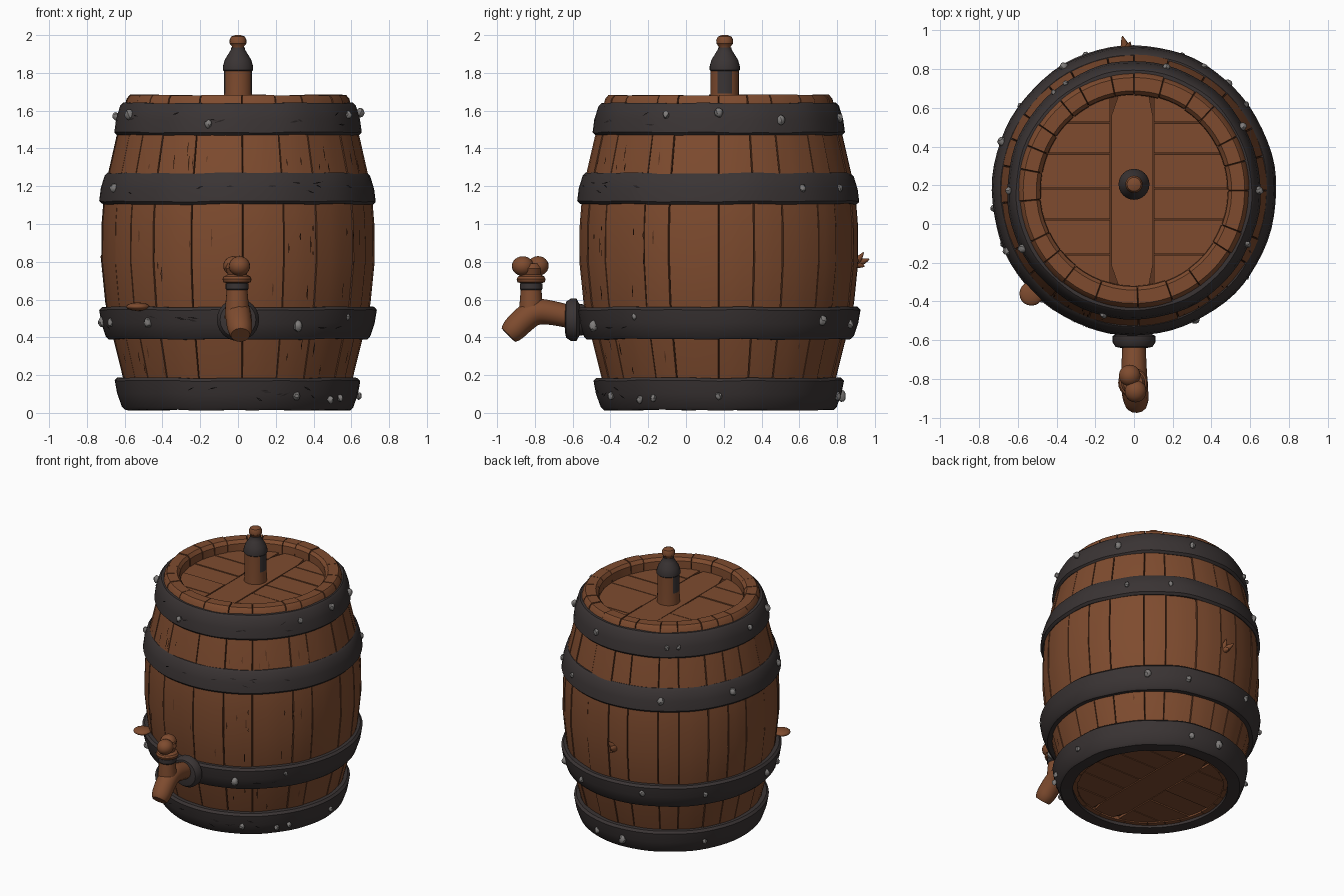
import bpy, bmesh, random
from math import sin, cos, pi, sqrt, radians
from mathutils import Matrix, Vector

random.seed(7)
if "Cube" in bpy.data.objects:
    bpy.data.objects.remove(bpy.data.objects["Cube"])

CY = 0.173    # barrel axis offset in y
OVAL = 1.02   # barrel cross-section is slightly deeper than wide


def material(name, rgb):
    m = bpy.data.materials.new(name)
    m.use_nodes = True
    m.diffuse_color = (*rgb, 1)
    m.node_tree.nodes["Principled BSDF"].inputs["Base Color"].default_value = (*rgb, 1)
    return m


WOOD = material("brown wood", (0.21, 0.071, 0.028))
GROOVE = material("dark wood", (0.1, 0.034, 0.014))
IRON = material("dark iron", (0.042, 0.034, 0.034))
SCRATCH = material("black iron", (0.02, 0.016, 0.016))
STEEL = material("grey rivet", (0.21, 0.2, 0.195))


def finish(name, bm, mats, loc=(0, CY, 0), smooth=35):
    bmesh.ops.recalc_face_normals(bm, faces=bm.faces)
    me = bpy.data.meshes.new(name)
    bm.to_mesh(me)
    bm.free()
    for m in mats:
        me.materials.append(m)
    ob = bpy.data.objects.new(name, me)
    ob.location = loc
    bpy.context.collection.objects.link(ob)
    if smooth:
        bpy.ops.object.select_all(action='DESELECT')
        ob.select_set(True)
        bpy.context.view_layer.objects.active = ob
        bpy.ops.object.shade_smooth_by_angle(angle=radians(smooth))
    return ob


def around(r, a, z, oval=OVAL):
    return (r * cos(a), oval * r * sin(a), z)


def skin(bm, rings, closed):
    """Bridge a cyclic list of vertex columns; closed joins each column's ends."""
    faces = []
    n = len(rings)
    for i, col in enumerate(rings):
        nxt = rings[(i + 1) % n]
        for j in range(len(col) if closed else len(col) - 1):
            k = (j + 1) % len(col)
            faces.append((i, bm.faces.new((col[j], nxt[j], nxt[k], col[k]))))
    return faces


def lathe(name, profile, mats, loc=(0, CY, 0), n=24, closed=False, wobble=0, rule=None, turn=None, oval=1):
    bm = bmesh.new()
    p = [random.uniform(0, 6) for _ in range(3)]
    rings = []
    for i in range(n):
        a = 2 * pi * i / n
        w = wobble * (sin(3 * a + p[0]) + sin(7 * a + p[1]) + sin(13 * a + p[2]))
        rings.append([bm.verts.new(around(r + w, a, z + w, oval)) for r, z in profile])
    skin(bm, rings, closed)
    if not closed:
        bm.faces.new([c[0] for c in rings])
        bm.faces.new([c[-1] for c in rings])
    if rule:
        for f in bm.faces:
            f.material_index = rule(f.calc_center_median())
    if turn:
        bm.transform(turn)
    return finish(name, bm, mats, loc)


# Staves: one closed shell with a narrow groove between neighbours
STAVE = [(.55, .035), (.605, .18), (.657, .39), (.70, .58), (.722, .8), (.72, 1.0), (.708, 1.15),
         (.685, 1.27), (.642, 1.46), (.603, 1.6), (.588, 1.662), (.572, 1.682), (.505, 1.682),
         (.487, 1.66), (.483, 1.58), (.485, .035)]


def stave_radius(z):
    for (r0, z0), (r1, z1) in zip(STAVE, STAVE[1:]):
        if z0 <= z <= z1:
            return r0 + (r1 - r0) * (z - z0) / (z1 - z0)
    return .6


def build_staves():
    bm = bmesh.new()
    widths = [random.uniform(.65, 1.35) for _ in range(23)]
    unit = 2 * pi / sum(widths)
    gap, depth, a, rings = .005, .012, 0, []
    for w in widths:
        span, lift = w * unit, random.uniform(-.004, .004)
        for t in (0, gap, span * .35, span * .65, span - gap):
            col = []
            for j, (r, z) in enumerate(STAVE):
                q, s = STAVE[j - 1], STAVE[(j + 1) % len(STAVE)]
                nrm = Vector((q[1] - s[1], s[0] - q[0])).normalized()
                d = depth if t == 0 else lift
                col.append(bm.verts.new(around(r + nrm.x * d, a + t, z + nrm.y * d)))
            rings.append(col)
        a += span
    for i, f in skin(bm, rings, True):
        f.material_index = 1 if i % 5 in (0, 4) else 0
    finish("staves", bm, [WOOD, GROOVE])


build_staves()

# Iron hoops: (bottom z, top z, bottom radius, top radius, {rivet angle: height})
HOOPS = [(.015, .185, .612, .65, {299: .09, 320: .07, 328: .08, 0: .09, 75: .09, 95: .09, 146: .09}),
         (.39, .56, .70, .735, {202: .48, 229: .48, 296: .46, 323: .51, 48: .49, 70: .47,
                                110: .5, 144: .48, 187: .48}),
         (1.105, 1.27, .732, .703, {205: 1.19, 60: 1.19, 37: 1.19, 120: 1.19, 160: 1.2}),
         (1.47, 1.64, .655, .624, {256: 1.53, 0: 1.59, 30: 1.55, 75: 1.56, 123: 1.55, 130: 1.55,
                                   180: 1.57, 207: 1.58, 335: 1.58})]


def build_rivets(name, r, rivets):
    bm = bmesh.new()
    for deg, z in rivets.items():
        a, s = radians(deg), random.uniform(.014, .026)
        mat = (Matrix.Translation(around(r, a, z))
               @ Matrix.Rotation(a, 4, 'Z') @ Matrix.Diagonal((1, 1, 1.25, 1)))
        lump = bmesh.ops.create_icosphere(bm, subdivisions=2, radius=s, matrix=mat)
        for v in lump["verts"]:
            v.co += Vector([random.uniform(-.003, .003) for _ in range(3)])
    finish(name, bm, [STEEL])


for i, (z0, z1, r0, r1, rivets) in enumerate(HOOPS):
    c, t = .015, .07
    inner = [(.515, z0 + .05), (.515, z0)] if i == 0 else [(r0 - t, z0)]
    prof = [(r1 - t, z1)] + inner + [(r0 - c, z0), (r0, z0 + c), ((r0 + r1) / 2 + .006, (z0 + z1) / 2),
                                     (r1, z1 - c), (r1 - c, z1)]
    lathe(f"hoop_{i + 1}", prof, [IRON], n=72, closed=True, wobble=.0015, oval=OVAL)
    build_rivets(f"hoop_rivets_{i + 1}", (r0 + r1) / 2 + .008, rivets)


# Heads: one full plank across the middle with short boards on either side
def board(bm, x0, x1, y0, y1, z, thick, limit=.52):
    pts = []
    for k in range(9):
        y = y0 + (y1 - y0) * k / 8
        edge = sqrt(max(limit ** 2 - y * y, 0))
        pts.append((max(x0, -edge), min(x1, edge), y))
    loop = [(r, y) for _, r, y in pts] + [(l, y) for l, _, y in reversed(pts)]
    f = bm.faces.new([bm.verts.new((x, y, z)) for x, y in loop])
    top = bmesh.ops.extrude_face_region(bm, geom=[f])["geom"]
    bmesh.ops.translate(bm, vec=(0, 0, thick), verts=[v for v in top if isinstance(v, bmesh.types.BMVert)])


def build_head(name, z):
    bm = bmesh.new()
    g = .003
    board(bm, -.12 + g, .1 - g, -.515, .515, z, .03)
    seams = [-.515, -.33, -.15, .01, .19, .35, .515]
    for lo, hi in zip(seams, seams[1:]):
        for x0, x1 in ((-.6, -.12 - g), (.1 + g, .6)):
            shift = random.uniform(-.012, .012)
            board(bm, x0, x1, lo + g, hi - g, z + shift / 4, .03)
    finish(name, bm, [WOOD], smooth=0)


build_head("top_head", 1.575)
build_head("bottom_head", .045)
lathe("top_head_seams", [(.52, 1.56), (.52, 1.592)], [GROOVE])
lathe("bottom_head_seams", [(.52, .06), (.52, .09)], [GROOVE])


# Cracks and scratches as thin slivers lying on the surface
def slivers(name, marks, mat):
    bm = bmesh.new()
    for a, z, radius, da, dz, slope in marks:
        pts = [(a - da, z - slope), (a, z - dz), (a + da, z + slope), (a, z + dz)]
        bm.faces.new([bm.verts.new(around(radius(y), x, y)) for x, y in pts])
    finish(name, bm, [mat], smooth=0)


def crack_radius(z):
    return stave_radius(z) + .006


cracks = []
for k in range(46):
    lo, hi = random.choice([(.62, 1.04), (.62, 1.04), (1.3, 1.44), (.22, .36)])
    deg = random.uniform(190, 345) if k < 40 else random.uniform(0, 360)
    cracks.append((radians(deg), random.uniform(lo, hi), crack_radius,
                   random.uniform(.004, .008), random.uniform(.015, .05), 0))
slivers("stave_cracks", cracks, GROOVE)

scratches = []
for z0, z1, r0, r1, _ in HOOPS:
    def hoop_radius(z, z0=z0, z1=z1, r0=r0, r1=r1):
        return r0 + (r1 - r0) * (z - z0) / (z1 - z0) + .011
    for k in range(9):
        scratches.append((radians(random.uniform(195, 330)), random.uniform(z0 + .05, z1 - .05), hoop_radius,
                          random.uniform(.02, .05), random.uniform(.003, .006), random.uniform(-.012, .012)))
slivers("hoop_scratches", scratches, SCRATCH)


# Stopper on the lid: wooden post, iron cap with side straps, wooden knob
def strap(c):
    return 1 if abs(c.y) < .036 and 1.69 < c.z < 1.83 else 0


TOP = (0, .205, 0)
lathe("stopper_post", [(.078, 1.59), (.075, 1.69), (.075, 1.82)], [WOOD, IRON], TOP, rule=strap)
lathe("stopper_cap", [(.07, 1.805), (.08, 1.815), (.08, 1.835), (.07, 1.87), (.048, 1.905), (.036, 1.925),
                      (.036, 1.935)], [IRON], TOP)
lathe("stopper_knob", [(.03, 1.925), (.032, 1.94), (.044, 1.955), (.045, 1.975), (.036, 1.992), (.015, 2.0)],
      [WOOD], TOP, n=16)

# Tap: flange, bent spout, stem and two-lobed handle
FORWARD = Matrix.Rotation(pi / 2, 4, 'X')
lathe("tap_flange", [(.075, -.06), (.085, 0), (.112, .015), (.112, .045), (.095, .07), (.07, .075)], [IRON],
      (0, -.565, .493), turn=FORWARD)


def tube(name, pts, radius, mat):
    cu = bpy.data.curves.new(name, 'CURVE')
    cu.dimensions = '3D'
    cu.bevel_depth, cu.bevel_resolution, cu.use_fill_caps = radius, 4, True
    sp = cu.splines.new('NURBS')
    sp.points.add(len(pts) - 1)
    for p, (co, r) in zip(sp.points, pts):
        p.co, p.radius = (*co, 1), r
    sp.use_endpoint_u, sp.order_u, sp.resolution_u = True, 3, 6
    cu.materials.append(mat)
    ob = bpy.data.objects.new(name, cu)
    bpy.context.collection.objects.link(ob)
    bpy.ops.object.select_all(action='DESELECT')
    ob.select_set(True)
    bpy.context.view_layer.objects.active = ob
    bpy.ops.object.convert(target='MESH')
    bpy.ops.object.shade_smooth_by_angle(angle=radians(40))


tube("tap_spout", [((0, -.6, .505), 1), ((0, -.7, .53), 1.05), ((0, -.8, .54), 1.15), ((.005, -.87, .485), 1.15),
                   ((.012, -.925, .427), 1.08), ((.013, -.94, .412), .85)], .06, WOOD)
STEM = (-.005, -.82, 0)
lathe("tap_stem", [(.066, .5), (.062, .57), (.054, .66)], [WOOD], STEM)
lathe("tap_band", [(.054, .648), (.06, .656), (.06, .684), (.05, .69)], [IRON], STEM)
lathe("tap_collar", [(.05, .685), (.072, .692), (.077, .708), (.07, .722), (.05, .732), (.062, .765), (.05, .79)],
      [WOOD], STEM)


def ball(name, loc, scale, mat):
    bm = bmesh.new()
    bmesh.ops.create_uvsphere(bm, u_segments=20, v_segments=12, radius=1, matrix=Matrix.Diagonal((*scale, 1)))
    finish(name, bm, [mat], loc, 60)


ball("tap_handle_front", (.008, -.864, .777), (.056, .058, .052), WOOD)
ball("tap_handle_back", (-.022, -.783, .778), (.056, .056, .052), WOOD)

# Wooden knot above the lower hoop and splinters at the back
ball("side_knot", (-.53, -.36, .562), (.062, .062, .022), WOOD)
for i, (dx, dy, dz) in enumerate([(-.02, .075, .025), (.02, .045, .06), (0, .05, -.015)]):
    tube(f"splinter_{i + 1}", [((-.04, .88, .79), 1), ((-.04 + dx / 2, .88 + dy * .7, .79 + dz / 4), .9),
                               ((-.04 + dx, .895 + dy, .79 + dz), .1)], .026, WOOD)
